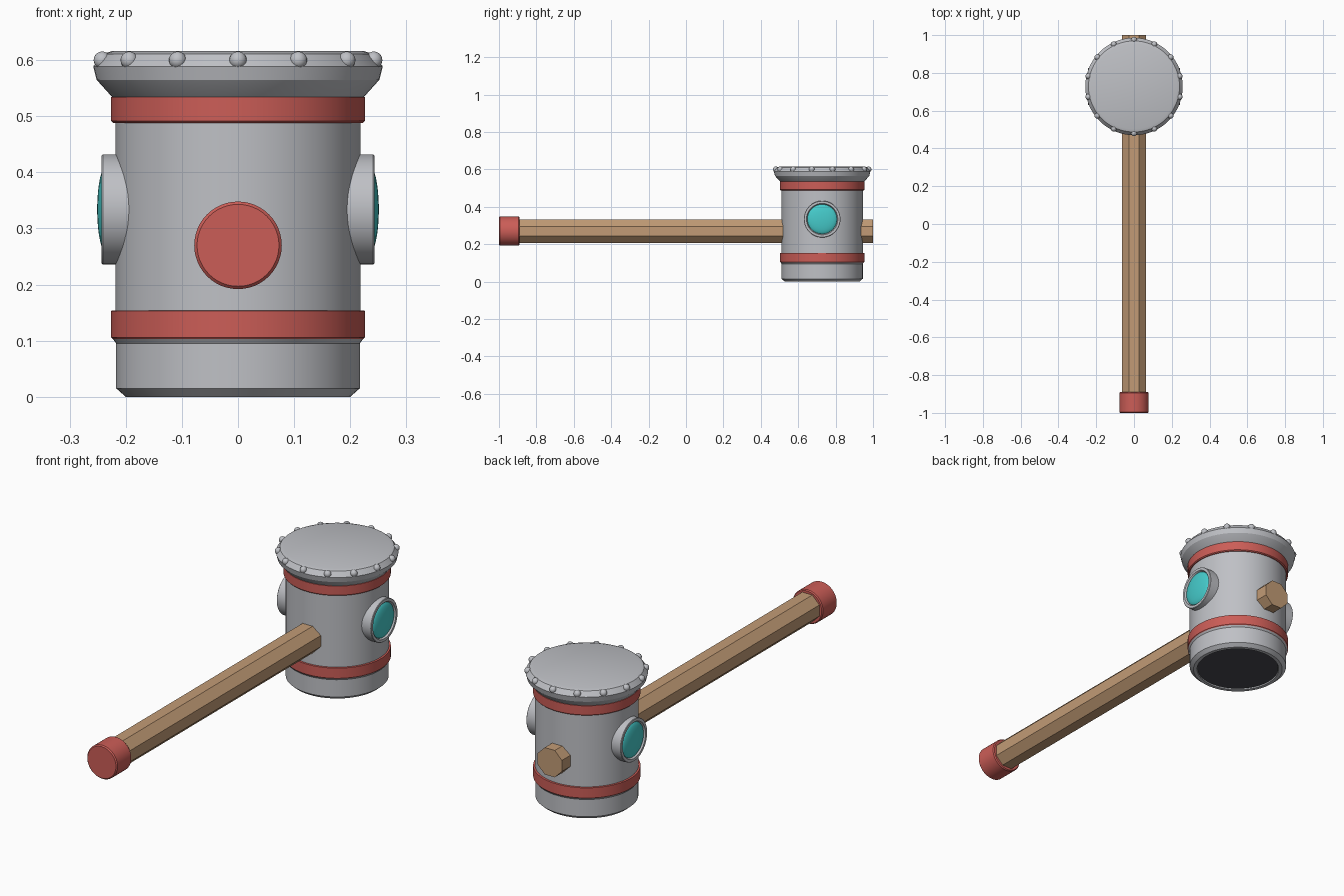
import bpy, bmesh, math
from mathutils import Matrix, Vector

if "Cube" in bpy.data.objects:
    bpy.data.objects.remove(bpy.data.objects["Cube"], do_unlink=True)


def material(name, rgb):
    m = bpy.data.materials.new(name)
    m.use_nodes = True
    m.diffuse_color = (*rgb, 1)
    m.node_tree.nodes["Principled BSDF"].inputs["Base Color"].default_value = (*rgb, 1)
    return m


steel = material("steel grey", (0.52, 0.53, 0.56))
red = material("soft red", (0.60, 0.11, 0.095))
wood = material("tan wood", (0.54, 0.33, 0.18))
teal = material("teal glass", (0.06, 0.60, 0.60))
dark = material("dark grey", (0.065, 0.067, 0.078))

HEAD_Y = 0.728
HANDLE_Z = 0.27
GEM_Z = 0.334
UP, LEFT, BACK = Vector((0, 0, 1)), Vector((1, 0, 0)), Vector((0, 1, 0))


def finish(bm, name, mat, smooth=True):
    bmesh.ops.recalc_face_normals(bm, faces=bm.faces)
    mesh = bpy.data.meshes.new(name)
    bm.to_mesh(mesh)
    bm.free()
    mesh.materials.append(mat)
    obj = bpy.data.objects.new(name, mesh)
    bpy.context.collection.objects.link(obj)
    if smooth:
        bpy.ops.object.select_all(action="DESELECT")
        obj.select_set(True)
        bpy.context.view_layer.objects.active = obj
        bpy.ops.object.shade_smooth_by_angle(angle=math.radians(25))
    return obj


def lathe(name, mat, profile, origin, axis=UP, sides=64, turn=0, smooth=True, closed=False):
    """Spin (radius, height) points around an axis; open profiles get flat caps."""
    bm = bmesh.new()
    frame = Matrix.Translation(origin) @ UP.rotation_difference(axis).to_matrix().to_4x4()
    rings = []
    for r, h in profile:
        angles = [turn + math.tau * i / sides for i in range(sides)]
        rings.append([bm.verts.new(frame @ Vector((r * math.cos(a), r * math.sin(a), h)))
                      for a in angles])
    pairs = list(zip(rings, rings[1:]))
    if closed:
        pairs.append((rings[-1], rings[0]))
    else:
        bm.faces.new(rings[0])
        bm.faces.new(rings[-1])
    for a, b in pairs:
        for i in range(sides):
            j = (i + 1) % sides
            bm.faces.new((a[i], a[j], b[j], b[i]))
    return finish(bm, name, mat, smooth)


# Hammer head: drum with chamfered foot, flared top and shallow recess below
head = (0, HEAD_Y, 0)
lathe("head_drum", steel, [
    (0.182, 0.008), (0.184, 0), (0.20, 0), (0.217, 0.015), (0.217, 0.095), (0.223, 0.103),
    (0.218, 0.11), (0.218, 0.53), (0.225, 0.535), (0.252, 0.565), (0.258, 0.589),
    (0.241, 0.611), (0.225, 0.616)], head)
lathe("striking_face", dark, [(0.182, 0.005), (0.182, 0.009)], head)

# Red bands around the drum
for name, low, high in (("lower_band", 0.102, 0.154), ("upper_band", 0.488, 0.535)):
    lathe(name, red, [(0.21, low), (0.222, low), (0.226, low + 0.004),
                      (0.226, high - 0.001), (0.224, high), (0.21, high)], head, closed=True)

# Rivets around the flared rim
bm = bmesh.new()
for i in range(14):
    a = math.tau * i / 14 - math.pi / 2
    spot = (0.248 * math.cos(a), HEAD_Y + 0.248 * math.sin(a), 0.60)
    bmesh.ops.create_uvsphere(bm, u_segments=16, v_segments=10, radius=0.0155,
                              matrix=Matrix.Translation(spot))
finish(bm, "rim_rivets", steel)

# Round glass ports on both sides
for side, s in (("left", 1), ("right", -1)):
    centre = (0, HEAD_Y, GEM_Z)
    lathe(side + "_port_ring", steel, [
        (0.098, 0.17), (0.098, 0.241), (0.096, 0.243), (0.084, 0.243),
        (0.078, 0.232), (0.078, 0.17)], centre, LEFT * s, closed=True)
    dome = [(0.08 * math.cos(t), 0.233 + 0.018 * math.sin(t))
            for t in (math.pi / 2 * k / 8 for k in range(8))]
    lathe(side + "_port_glass", teal, [(0.08, 0.20)] + dome + [(0.004, 0.251)],
          centre, LEFT * s)

# Eight-sided handle running through the head
lathe("handle", wood, [(0.0675, -0.98), (0.0675, 1.0)], (0, 0, HANDLE_Z), BACK,
      sides=8, turn=math.pi / 8, smooth=False)

# Red pommel cap at the grip end
lathe("pommel_cap", red, [(0.073, -1.0), (0.078, -0.995), (0.078, -0.895), (0.074, -0.89)],
      (0, 0, HANDLE_Z), BACK, sides=48)
